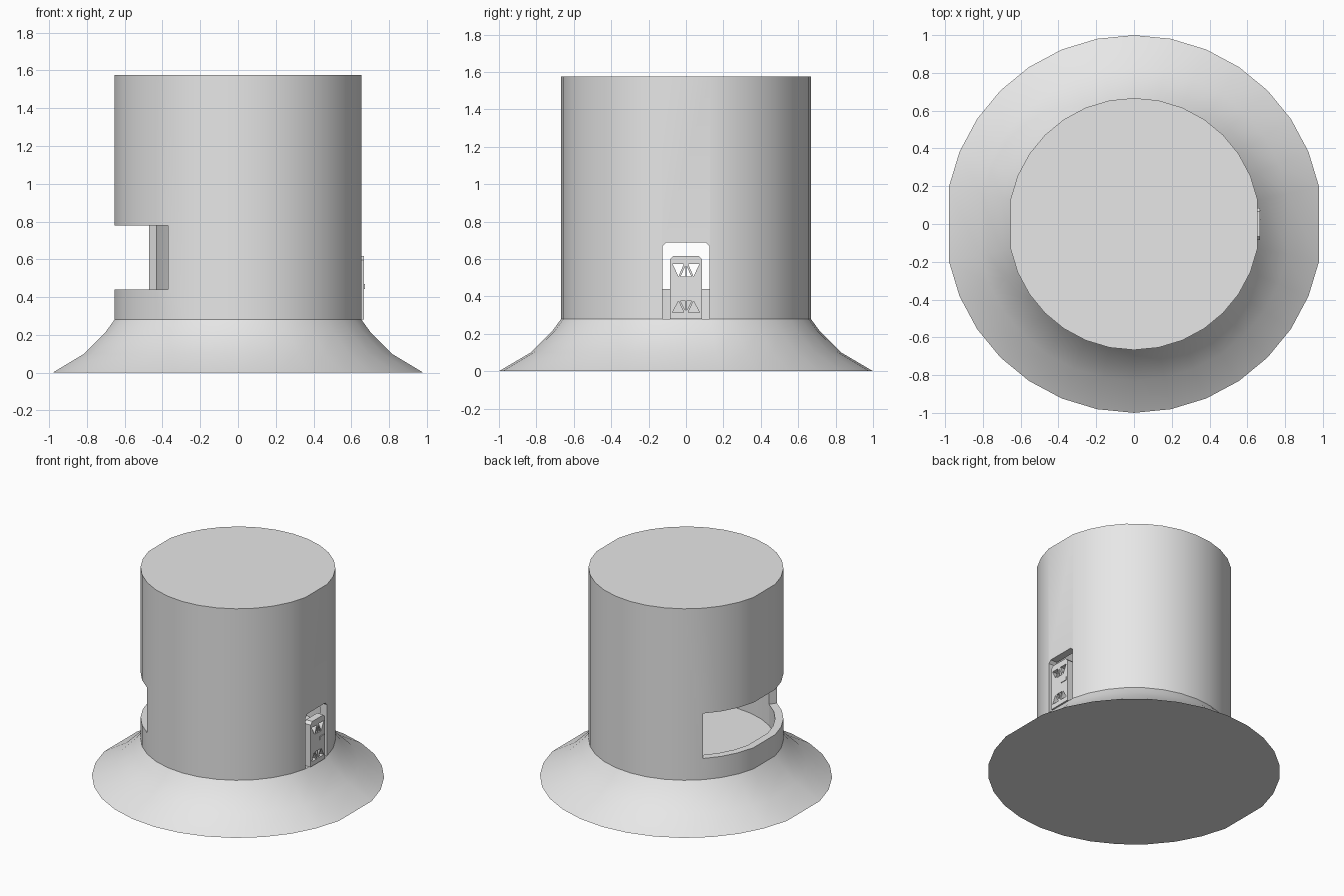
import bpy, bmesh, math

if "Cube" in bpy.data.objects:
    bpy.data.objects.remove(bpy.data.objects["Cube"])

grey = bpy.data.materials.new("plain_grey")
grey.diffuse_color = (0.8, 0.8, 0.8, 1)
grey.use_nodes = True
grey.node_tree.nodes["Principled BSDF"].inputs["Base Color"].default_value = grey.diffuse_color

# 32-sided ring with the points on the x axis left out (flat left and right)
ANGLES = [math.radians(11.25 * k) for k in range(32) if k not in (0, 16)]


def finish(name, bm):
    bmesh.ops.recalc_face_normals(bm, faces=bm.faces)
    me = bpy.data.meshes.new(name)
    bm.to_mesh(me)
    bm.free()
    me.materials.append(grey)
    ob = bpy.data.objects.new(name, me)
    bpy.context.collection.objects.link(ob)
    return ob


def lathe(name, profile):
    """Closed solid from (radius, z) rings, bottom to top."""
    bm = bmesh.new()
    rings = [[bm.verts.new((r * math.cos(a), r * math.sin(a), z)) for a in ANGLES]
             for r, z in profile]
    n = len(ANGLES)
    for lo, hi in zip(rings, rings[1:]):
        for i in range(n):
            j = (i + 1) % n
            bm.faces.new((lo[i], lo[j], hi[j], hi[i]))
    bm.faces.new(rings[0][::-1])
    bm.faces.new(rings[-1])
    return finish(name, bm)


def prism(name, pts, lo, hi, axis):
    """Extrude a 2D outline along z (points are x, y) or x (points are y, z)."""
    bm = bmesh.new()
    put = (lambda p, t: (p[0], p[1], t)) if axis == "z" else (lambda p, t: (t, p[0], p[1]))
    a = [bm.verts.new(put(p, lo)) for p in pts]
    b = [bm.verts.new(put(p, hi)) for p in pts]
    bm.faces.new(a[::-1])
    bm.faces.new(b)
    for i in range(len(pts)):
        j = (i + 1) % len(pts)
        bm.faces.new((a[i], a[j], b[j], b[i]))
    return finish(name, bm)


def cut(ob, cutter):
    mod = ob.modifiers.new("cut", "BOOLEAN")
    mod.operation = "DIFFERENCE"
    mod.solver = "EXACT"
    mod.object = cutter
    bpy.context.view_layer.objects.active = ob
    bpy.ops.object.modifier_apply(modifier=mod.name)
    bpy.data.objects.remove(cutter)


def smooth(ob):
    bpy.ops.object.select_all(action="DESELECT")
    ob.select_set(True)
    bpy.context.view_layer.objects.active = ob
    bpy.ops.object.shade_smooth_by_angle(angle=math.radians(30))


def arch(half, bottom, top, chamfer):
    return [(-half, bottom), (half, bottom), (half, top - chamfer),
            (half - chamfer, top), (-half + chamfer, top), (-half, top - chamfer)]


# Flared base, its top is the inside floor
base = lathe("flared_base", [(1, 0), (0.83, 0.10), (0.715, 0.215), (0.667, 0.28)])

# Hollow tower wall with closed roof
wall = lathe("tower_wall", [(0.667, 0.28), (0.667, 1.575)])
cut(wall, lathe("hollow_cutter", [(0.61, 0.1), (0.61, 1.52)]))

# Wide window slot on the left, with radial ends
wedge = [(0, 0)] + [(r * math.cos(math.radians(d)), r * math.sin(math.radians(d)))
                    for r, d in ((1.2, 135), (1.4, 180), (1.2, 236.25))]
cut(wall, prism("window_cutter", wedge, 0.44, 0.78, "z"))

# Doorway on the right
cut(wall, prism("doorway_cutter", arch(0.126, 0.1, 0.687, 0.02), 0.4, 0.9, "x"))

# Door slab with truss-like rows of triangular openings
door = prism("door", arch(0.086, 0.28, 0.617, 0.02), 0.615, 0.667, "x")
for wide_z, tip_z in ((0.572, 0.507), (0.315, 0.375)):
    for s in (-1, 1):
        tri = [(s * 0.072, wide_z), (s * 0.012, wide_z), (s * 0.04, tip_z)]
        cut(door, prism("side_cutter", tri, 0.5, 0.8, "x"))
        mid = wide_z + (tip_z - wide_z) * 0.15
        half = [(s * 0.003, tip_z), (s * 0.029, tip_z), (s * 0.003, mid)]
        cut(door, prism("middle_cutter", half, 0.5, 0.8, "x"))

# Door handle plate
prism("door_handle", [(0.02, 0.443), (0.075, 0.443), (0.075, 0.47), (0.02, 0.47)],
      0.66, 0.672, "x")

smooth(base)
smooth(wall)
